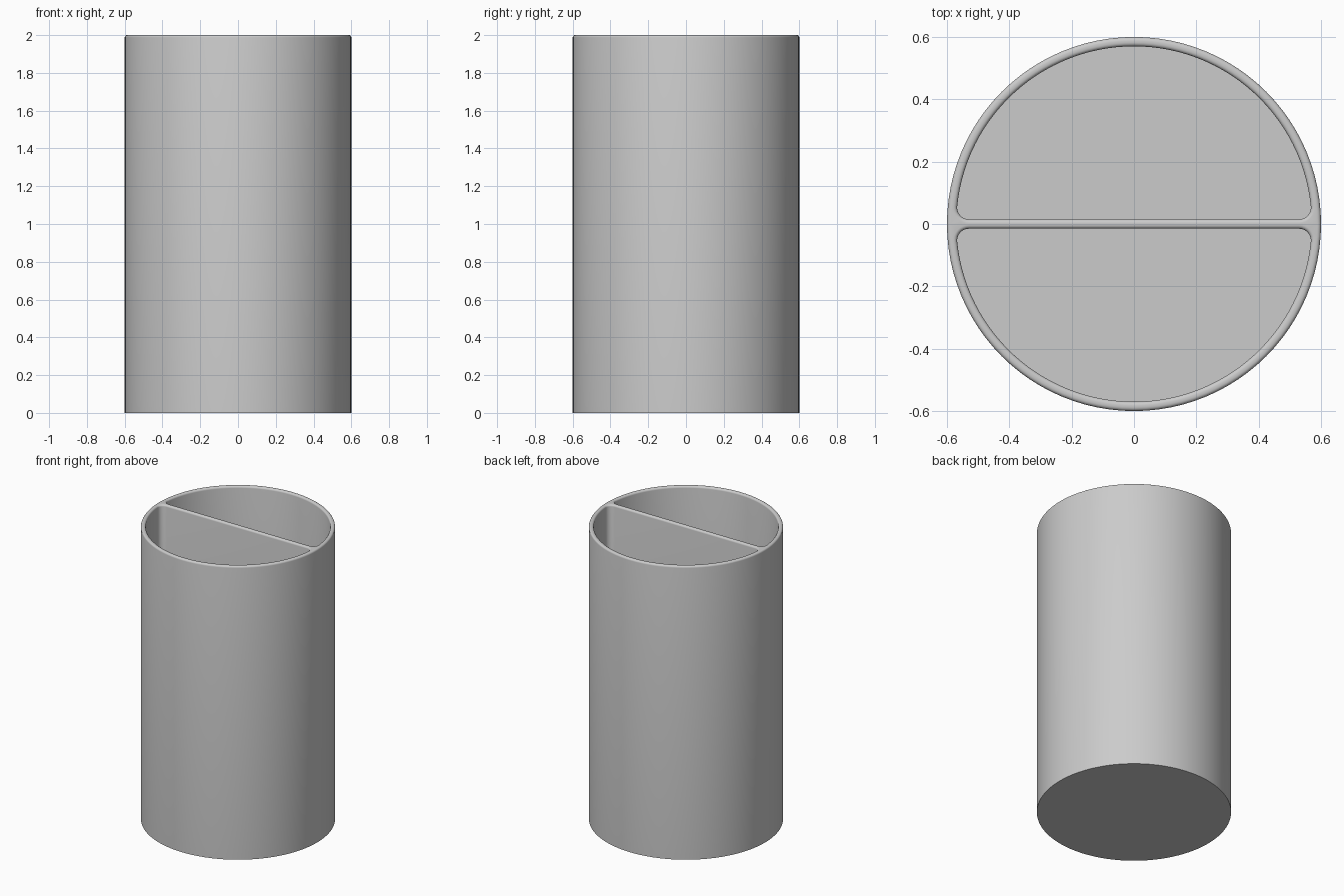
import bpy
import bmesh
from math import sin, cos, pi, sqrt, atan2

cube = bpy.data.objects.get("Cube")
if cube:
    bpy.data.objects.remove(cube, do_unlink=True)

HEIGHT, RADIUS, WALL, FLOOR = 2.0, 0.6, 0.03, 0.03
HALF_DIVIDER = 0.015
CORNER = 0.038      # vertical fillet in the pocket corners
ROUND = 0.012       # rounding of the rim edges
STEPS = 4


def arc(cx, cy, r, start, end, n):
    angles = [start + (end - start) * i / n for i in range(n + 1)]
    return [(cx + r * cos(a), cy + r * sin(a)) for a in angles]


def circle(grow):
    return arc(0, 0, RADIUS + grow, 0, 2 * pi, 96)[:-1]


def half_moon(grow, side):
    """D-shaped pocket outline with rounded corners, widened by grow."""
    inner = RADIUS - WALL
    cy = HALF_DIVIDER + CORNER
    cx = sqrt((inner - CORNER) ** 2 - cy ** 2)
    a = atan2(cy, cx)
    pts = arc(cx, cy, CORNER + grow, -pi / 2, a, 8)
    pts += arc(0, 0, inner + grow, a, pi - a, 56)[1:-1]
    pts += arc(-cx, cy, CORNER + grow, pi - a, 1.5 * pi, 8)
    return [(x * side, y * side) for x, y in pts]


def wall(bm, outline, base, sign):
    """Capped wall from base up to a rounded rim; returns the rim's edges."""
    levels = [(0, base)]
    for i in range(STEPS + 1):
        t = pi / 2 * i / STEPS
        levels.append((sign * ROUND * (1 - cos(t)), HEIGHT - ROUND * (1 - sin(t))))
    loops = [[bm.verts.new((x, y, z)) for x, y in outline(grow)] for grow, z in levels]
    bm.faces.new(loops[0])
    for low, high in zip(loops, loops[1:]):
        for i in range(len(low)):
            bm.faces.new((low[i - 1], low[i], high[i], high[i - 1]))
    top = loops[-1]
    return [bm.edges.get((top[i - 1], top[i])) for i in range(len(top))]


# Outer shell, two pockets, and the flat rim joining them
bm = bmesh.new()
rim = wall(bm, circle, 0, -1)
for side in (1, -1):
    rim += wall(bm, lambda grow: half_moon(grow, side), FLOOR, 1)
bmesh.ops.triangle_fill(bm, edges=rim, use_beauty=True, use_dissolve=False)
bmesh.ops.recalc_face_normals(bm, faces=bm.faces)
mesh = bpy.data.meshes.new("divided_cup")
bm.to_mesh(mesh)
bm.free()
cup = bpy.data.objects.new("divided_cup", mesh)
bpy.context.collection.objects.link(cup)

# Plain grey material
grey = bpy.data.materials.new("light_grey")
grey.use_nodes = True
colour = (0.6, 0.6, 0.6, 1)
grey.diffuse_color = colour
grey.node_tree.nodes["Principled BSDF"].inputs["Base Color"].default_value = colour
mesh.materials.append(grey)

bpy.ops.object.select_all(action="DESELECT")
cup.select_set(True)
bpy.context.view_layer.objects.active = cup
bpy.ops.object.shade_smooth_by_angle(angle=pi / 6)
